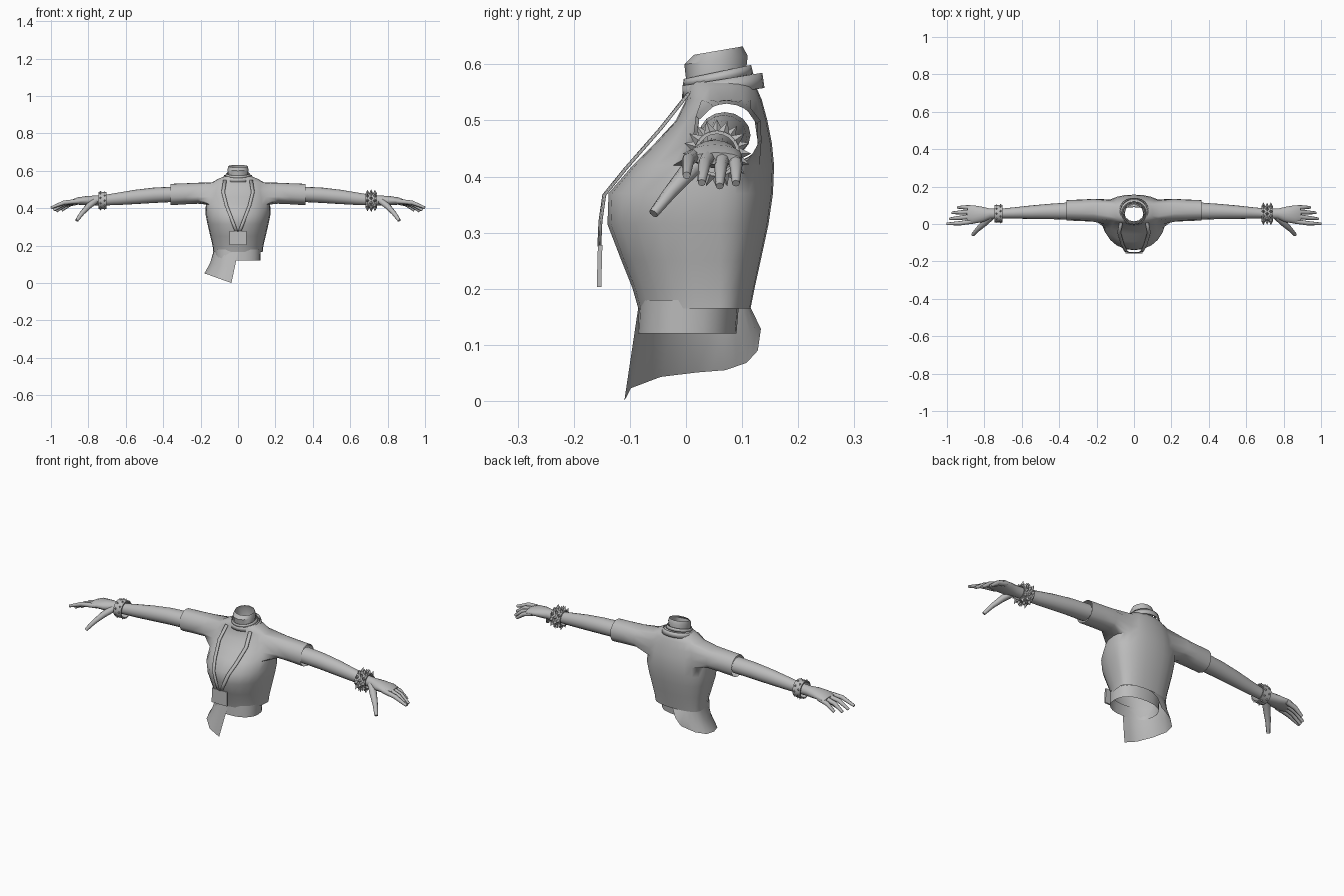
import bpy, bmesh, math
from mathutils import Vector

if "Cube" in bpy.data.objects:
    bpy.data.objects.remove(bpy.data.objects["Cube"])

grey = bpy.data.materials.new("plain grey")
grey.diffuse_color = (0.5, 0.5, 0.5, 1)
grey.use_nodes = True
grey.node_tree.nodes["Principled BSDF"].inputs["Base Color"].default_value = grey.diffuse_color


def finish(name, bm, angle=40):
    bmesh.ops.remove_doubles(bm, verts=bm.verts, dist=1e-5)
    bmesh.ops.recalc_face_normals(bm, faces=bm.faces)
    me = bpy.data.meshes.new(name)
    bm.to_mesh(me)
    bm.free()
    me.materials.append(grey)
    me.shade_smooth()
    me.set_sharp_from_angle(angle=math.radians(angle))
    ob = bpy.data.objects.new(name, me)
    bpy.context.collection.objects.link(ob)
    return ob


def loft(bm, rings, closed=True, caps=False):
    rows = [[bm.verts.new(p) for p in r] for r in rings]
    n = len(rows[0])
    for a, b in zip(rows, rows[1:]):
        for i in range(n if closed else n - 1):
            j = (i + 1) % n
            bm.faces.new((a[i], a[j], b[j], b[i]))
    if caps:
        bm.faces.new(rows[0])
        bm.faces.new(rows[-1])
    return rows


def tube(bm, stations, n=12, caps=True, s=1):
    """stations: (x, y, z, radius across, radius up); s mirrors in x"""
    pts = [Vector(p[:3]) for p in stations]
    rings = []
    for i, p in enumerate(stations):
        d = pts[min(i + 1, len(pts) - 1)] - pts[max(i - 1, 0)]
        q = d.to_track_quat('X', 'Z')
        ring = []
        for k in range(n):
            t = math.tau * k / n
            v = pts[i] + q @ Vector((0, p[3] * math.cos(t), p[4] * math.sin(t)))
            ring.append((v.x * s, v.y, v.z))
        rings.append(ring)
    loft(bm, rings, caps=caps)


def section(t, hw, yf, yb, mid=0.06, e=0.9):
    """point of a rounded body section, separate depth at front and back"""
    c, sn = math.cos(t), math.sin(t)
    r = (mid - yf) if sn < 0 else (yb - mid)
    return (hw * math.copysign(abs(c) ** e, c),
            mid + r * math.copysign(abs(sn) ** e, sn))


# shirt body with sleeves drawn out of the shoulder openings
N = 24
body = [(.165, .132, -.085, .115), (.20, .136, -.095, .122), (.25, .148, -.115, .133),
        (.315, .163, -.14, .147), (.37, .174, -.138, .155), (.42, .172, -.095, .157),
        (.46, .168, -.055, .153), (.50, .158, -.018, .145), (.537, .14, .0, .135),
        (.56, .10, .002, .125), (.575, .052, .006, .108)]
bm = bmesh.new()
rings = []
for z, hw, yf, yb in body:
    rings.append([(*section(math.tau * k / N, hw, yf, yb), z) for k in range(N)])
rows = loft(bm, rings)
lo, hi = 5, 8
for cols in (list(range(-2, 4)), list(range(14, 8, -1))):
    cols = [c % N for c in cols]
    s = 1 if cols[2] == 0 else -1
    loop = [rows[lo][c] for c in cols]
    loop += [rows[r][cols[-1]] for r in range(lo + 1, hi)]
    loop += [rows[hi][c] for c in reversed(cols)]
    loop += [rows[r][cols[0]] for r in range(hi - 1, lo, -1)]
    hole = set(rows[r][c] for r in range(lo, hi + 1) for c in cols)
    bmesh.ops.delete(bm, geom=[f for f in bm.faces if all(v in hole for v in f.verts)],
                     context='FACES_ONLY')
    prev = loop
    for x, yc, zc, ry, rz in ((.215, .073, .48, .064, .056), (.28, .073, .477, .06, .056),
                              (.36, .073, .473, .057, .057)):
        cur = []
        for v in loop:
            t = math.atan2((v.co.z - .478) / .06, (v.co.y - .06) / .065)
            cur.append(bm.verts.new((s * x, yc + ry * math.cos(t), zc + rz * math.sin(t))))
        for i in range(len(loop)):
            j = (i + 1) % len(loop)
            bm.faces.new((prev[i], prev[j], cur[j], cur[i]))
        prev = cur
bmesh.ops.delete(bm, geom=[e for e in bm.edges if not e.link_faces], context='EDGES')
finish("shirt", bm, 60)

# long slanted hem on one side
hem = [(-.035, -.11, 0), (-.10, -.098, .023), (-.155, -.045, .043), (-.18, .02, .051),
       (-.172, .07, .055), (-.13, .108, .068), (-.06, .128, .09)]
top, mid, low = [], [], []
for k in range(13):
    a = Vector((*section(math.radians(270 - 15 * k), .132, -.085, .115), .167))
    i = min(k // 2, 5)
    c = Vector(hem[i]).lerp(Vector(hem[i + 1]), k / 2 - i)
    m = a.lerp(c, .5)
    m.x += .008 * math.sin(math.pi * k / 12)
    m.y += .012 * max(0, k - 8) / 4
    top.append(a)
    mid.append(m)
    low.append(c)
bm = bmesh.new()
loft(bm, [top, mid, low], closed=False)
finish("long_hem", bm)


def band(name, levels, n=24, e=1.0):
    """levels: (z front, z back, half width, y front, y back)"""
    bm = bmesh.new()
    rings = []
    for zf, zb, hw, yf, yb in levels:
        ring = []
        for k in range(n):
            x, y = section(math.tau * k / n, hw, yf, yb, (yf + yb) / 2, e)
            ring.append((x, y, zf + (zb - zf) * (y - yf) / (yb - yf)))
        rings.append(ring)
    loft(bm, rings)
    return finish(name, bm)


# waist, neck and the cord loops around the neck
band("waist_band", [(.12, .12, .12, -.086, .09), (.18, .18, .122, -.083, .095)], e=.85)
band("neck", [(.54, .57, .05, .004, .105), (.60, .615, .056, -.003, .11),
              (.617, .632, .052, .014, .101)], n=12)
for name, levels in (
        ("outer_neck_cord", [(.54, .558, .084, -.007, .14), (.562, .585, .076, -.006, .136)]),
        ("inner_neck_cord", [(.562, .583, .067, -.006, .12), (.574, .599, .062, -.004, .116)])):
    ob = band(name, levels)
    ob.modifiers.new("thickness", 'SOLIDIFY').thickness = .004

# hanging straps and badge
strap = [(.07, .005, .55), (.08, -.045, .487), (.062, -.108, .415), (.044, -.146, .368),
         (.026, -.153, .32), (.009, -.155, .275)]
for s, side in ((1, "left"), (-1, "right")):
    bm = bmesh.new()
    loft(bm, [[(s * (x - .009), y - .003, z), (s * (x + .009), y, z)] for x, y, z in strap],
         closed=False)
    ob = finish(side + "_strap", bm)
    ob.modifiers.new("thickness", 'SOLIDIFY').thickness = .004
bm = bmesh.new()
loft(bm, [[(-.045, y, z), (.045, y, z), (.045, y + .008, z), (-.045, y + .008, z)]
          for y, z in ((-.159, .203), (-.157, .278))], caps=True)
finish("badge", bm)

# arms, hands and bracelets
arm = [(.35, .069, .474, .046, .041), (.45, .067, .469, .041, .041), (.55, .063, .46, .036, .038),
       (.64, .059, .45, .03, .033), (.71, .056, .443, .026, .028), (.77, .055, .441, .028, .026),
       (.81, .051, .44, .041, .025), (.86, .051, .438, .049, .019), (.89, .053, .432, .044, .011)]
fingers = {"index": [(.85, .016, .437), (.93, .004, .43), (1.0, .001, .402)],
           "middle": [(.86, .042, .438), (.93, .033, .424), (.985, .028, .389)],
           "ring": [(.86, .066, .436), (.925, .062, .418), (.972, .06, .383)],
           "little": [(.85, .087, .434), (.90, .089, .42), (.943, .089, .388)]}
for s, side in ((1, "left"), (-1, "right")):
    bm = bmesh.new()
    tube(bm, arm, 16, s=s)
    finish(side + "_arm", bm, 60)
    for name, pts in fingers.items():
        bm = bmesh.new()
        tube(bm, [(*p, r, r) for p, r in zip(pts, (.013, .0115, .007))], 8, s=s)
        finish(f"{side}_{name}_finger", bm, 60)
    bm = bmesh.new()
    tube(bm, [(.765, .04, .438, .02, .017), (.80, .005, .41, .018, .016),
              (.835, -.028, .372, .013, .012), (.862, -.058, .334, .009, .009)], 8, s=s)
    finish(side + "_thumb", bm, 60)

    # studded wristband: long spikes on one wrist, short studs on the other
    x0, x1, r, count, length, wide = ((.682, .742, .041, 10, .022, .011) if s > 0
                                      else (.702, .747, .046, 10, .009, .007))
    bm = bmesh.new()
    for a, b in ((r, r - .006), ):
        prof = [(x0, b), (x0, a), (x1, a), (x1, b), (x0, b)]
        loft(bm, [[(s * x, .055 + q * math.cos(math.tau * k / 20),
                    .441 + q * math.sin(math.tau * k / 20)) for k in range(20)]
                  for x, q in prof])
    finish(side + "_wristband", bm, 30)
    bm = bmesh.new()
    levels = 3 if s > 0 else 2
    for j in range(levels):
        x = x0 + (x1 - x0) * (j + .5) / levels
        for k in range(count):
            t = math.tau * (k + .5 * (j % 2)) / count
            out = Vector((0, math.cos(t), math.sin(t)))
            side_dir = Vector((0, -math.sin(t), math.cos(t)))
            c = Vector((s * x, .055, .441)) + out * (r - .002)
            base = [bm.verts.new(c + d * wide) for d in
                    (Vector((1, 0, 0)), side_dir, Vector((-1, 0, 0)), -side_dir)]
            tip = bm.verts.new(c + out * length)
            for i in range(4):
                bm.faces.new((base[i], base[(i + 1) % 4], tip))
            bm.faces.new(base)
    finish(side + "_spikes", bm, 20)
